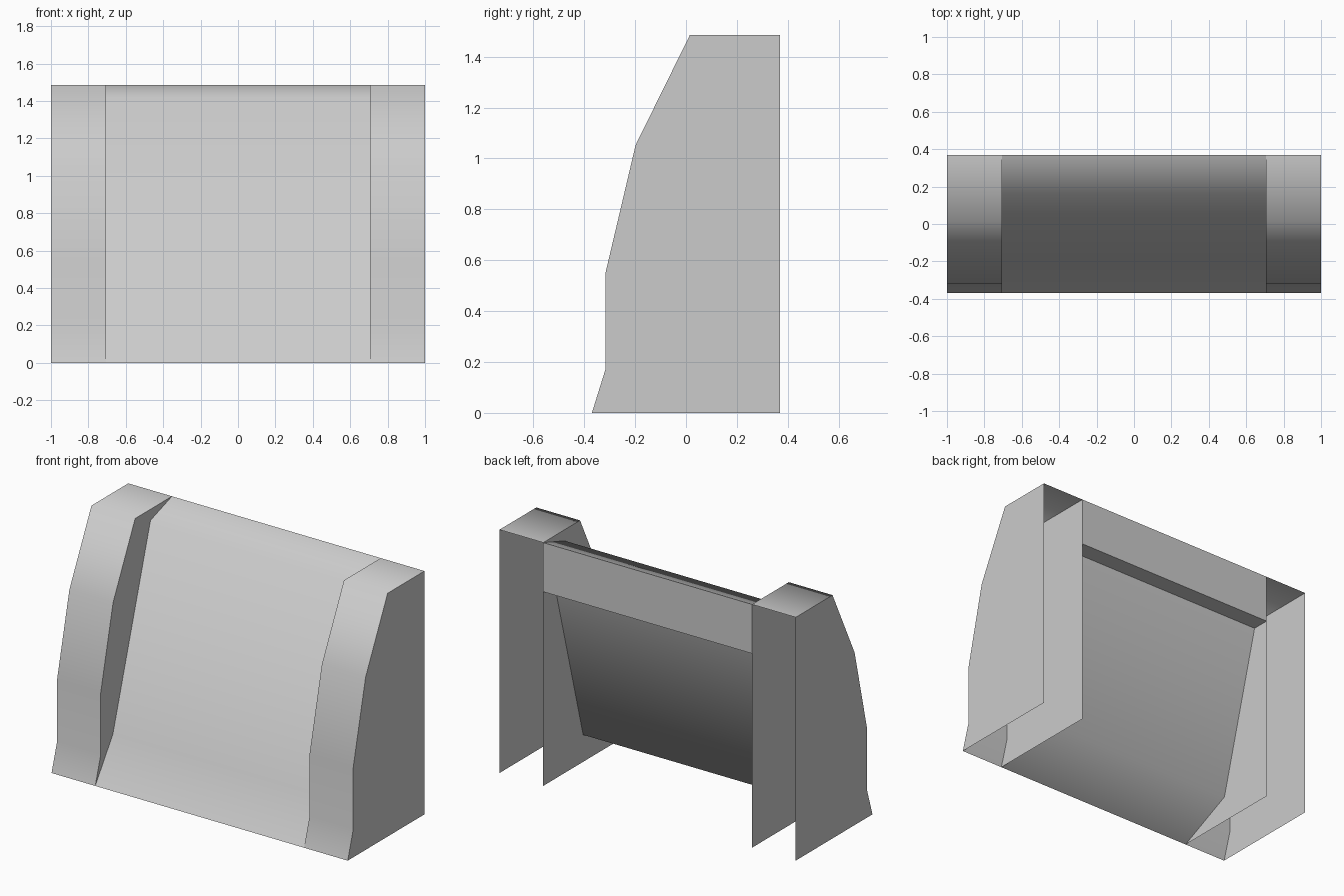
import bpy, math

cube = bpy.data.objects.get("Cube")
if cube:
    bpy.data.objects.remove(cube)

# One plain grey for everything
grey = bpy.data.materials.new("light_grey")
grey.use_nodes = True
colour = (0.6, 0.6, 0.6, 1.0)
grey.diffuse_color = colour
grey.node_tree.nodes["Principled BSDF"].inputs["Base Color"].default_value = colour


def sweep(name, profile, x0, x1, segments, caps):
    """Sweep a (y, z) profile along x over its first segments, with optional end walls."""
    n = len(profile)
    verts = [(x, y, z) for x in (x0, x1) for y, z in profile]
    faces = []
    for i in range(segments):
        j = (i + 1) % n
        faces.append((i, n + i, n + j, j))
    if caps:
        faces.append(tuple(range(n)))
        faces.append(tuple(reversed(range(n, 2 * n))))
    mesh = bpy.data.meshes.new(name)
    mesh.from_pydata(verts, [], faces)
    mesh.materials.append(grey)
    obj = bpy.data.objects.new(name, mesh)
    bpy.context.collection.objects.link(obj)
    bpy.ops.object.select_all(action="DESELECT")
    obj.select_set(True)
    bpy.context.view_layer.objects.active = obj
    bpy.ops.object.shade_smooth_by_angle(angle=math.radians(70))
    return obj


HALF, INNER, DEPTH, TOP = 1.0, 0.705, 0.37, 1.485

# End posts: front and top skin plus two side walls, open at the back and below
post = [(-DEPTH, 0), (-0.317, 0.17), (-0.317, 0.548), (-0.198, 1.053),
        (0.015, TOP), (DEPTH, TOP), (DEPTH, 0)]
sweep("right_post", post, -HALF, -INNER, 5, True)
sweep("left_post", post, INNER, HALF, 5, True)

# Sloping wall between the posts, with a rear lip along its top
wall = [(-DEPTH, 0), (-0.2, 0.25), (0.163, 1.417), (DEPTH, TOP),
        (DEPTH, 1.185), (0.26, 1.185), (-0.015, 0.165)]
sweep("sloping_wall", wall, -INNER, INNER, len(wall), False)
